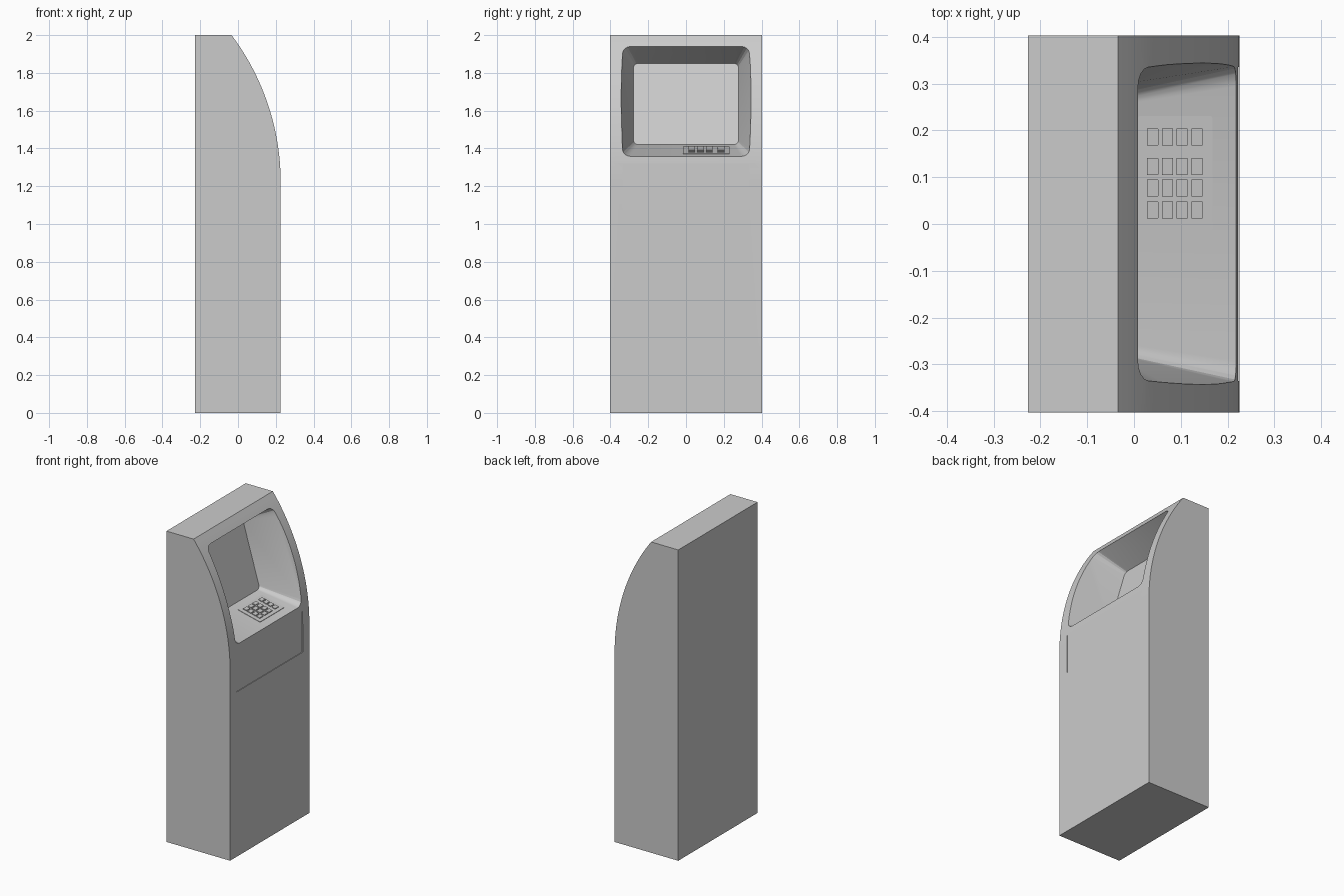
import bpy, bmesh, math
from mathutils import Vector

if "Cube" in bpy.data.objects:
    bpy.data.objects.remove(bpy.data.objects["Cube"])

HALF_W = 0.403      # half width along y
FRONT = 0.226       # x of the front face
ARC_Z, ARC_R = 1.22, 1.30


def loft(name, rings):
    """Closed solid through matching rings of points."""
    bm = bmesh.new()
    loops = [[bm.verts.new(p) for p in r] for r in rings]
    n = len(loops[0])
    for a, b in zip(loops, loops[1:]):
        for i in range(n):
            j = (i + 1) % n
            bm.faces.new((a[i], a[j], b[j], b[i]))
    bm.faces.new(loops[0][::-1])
    bm.faces.new(loops[-1])
    bmesh.ops.recalc_face_normals(bm, faces=bm.faces[:])
    me = bpy.data.meshes.new(name)
    bm.to_mesh(me)
    bm.free()
    ob = bpy.data.objects.new(name, me)
    bpy.context.collection.objects.link(ob)
    return ob


def rounded_rect(hw, hh, r, seg=4):
    pts = []
    for k, (sx, sy) in enumerate([(1, 1), (-1, 1), (-1, -1), (1, -1)]):
        for i in range(seg + 1):
            a = math.pi / 2 * (k + i / seg)
            pts.append((sx * (hw - r) + r * math.cos(a), sy * (hh - r) + r * math.sin(a)))
    return pts


def ring(bottom, top, half, r):
    """Rounded rectangle standing on a tilted line in the xz plane."""
    b, t = Vector((bottom[0], 0, bottom[1])), Vector((top[0], 0, top[1]))
    mid, up = (b + t) / 2, (t - b).normalized()
    return [mid + Vector((0, u, 0)) + up * v
            for u, v in rounded_rect(half, (t - b).length / 2, r)]


def cut(ob, cutter):
    cutter.hide_render = True
    m = ob.modifiers.new("cut", 'BOOLEAN')
    m.operation, m.solver, m.object = 'DIFFERENCE', 'EXACT', cutter
    bpy.context.view_layer.objects.active = ob
    bpy.ops.object.modifier_apply(modifier=m.name)
    bpy.data.objects.remove(cutter)


# cabinet: side profile with a curved upper front
profile = [(-0.227, 0), (FRONT, 0)]
top_a = math.asin((2.0 - ARC_Z) / ARC_R)
for i in range(25):
    a = top_a * i / 24
    profile.append((FRONT - ARC_R * (1 - math.cos(a)), ARC_Z + ARC_R * math.sin(a)))
profile.append((-0.227, 2.0))
body = loft("cabinet", [[(x, y, z) for x, z in profile] for y in (-HALF_W, HALF_W)])

# screen recess, tapering to a tilted screen panel
inner = ring((-0.04, 1.42), (-0.166, 1.85), 0.278, 0.025)
outer = ring((0.212, 1.36), (0.009, 1.94), 0.333, 0.04)
beyond = [a + (b - a) * 1.4 for a, b in zip(inner, outer)]
cut(body, loft("recess_cutter", [inner, beyond]))

# shallow panel below the screen
rect = [(-0.336, 1.06), (0.336, 1.06), (0.336, 1.335), (-0.336, 1.335)]
cut(body, loft("panel_cutter", [[(x, y, z) for y, z in rect] for x in (FRONT - 0.004, 0.3)]))

bpy.ops.object.select_all(action='DESELECT')
body.select_set(True)
bpy.context.view_layer.objects.active = body
bpy.ops.object.shade_smooth_by_angle(angle=math.radians(20))

# keypad lying on the sloped floor of the recess
SLOPE = 0.06 / 0.25


def on_floor(name, x, y, sx, sy, low, high, r):
    z = 1.42 - SLOPE * (x + 0.04)
    return loft(name, [[(x + u, y + v, z - SLOPE * u + h)
                        for u, v in rounded_rect(sx / 2, sy / 2, r, 2)]
                       for h in (low, high)])


on_floor("keypad_plate", 0.088, 0.108, 0.160, 0.247, -0.005, 0.003, 0.006)
for row, y in enumerate((0.030, 0.077, 0.123, 0.186)):
    for col in range(4):
        on_floor(f"key_{row}_{col}", 0.040 + 0.0315 * col, y, 0.024, 0.036, 0.0, 0.008, 0.001)
